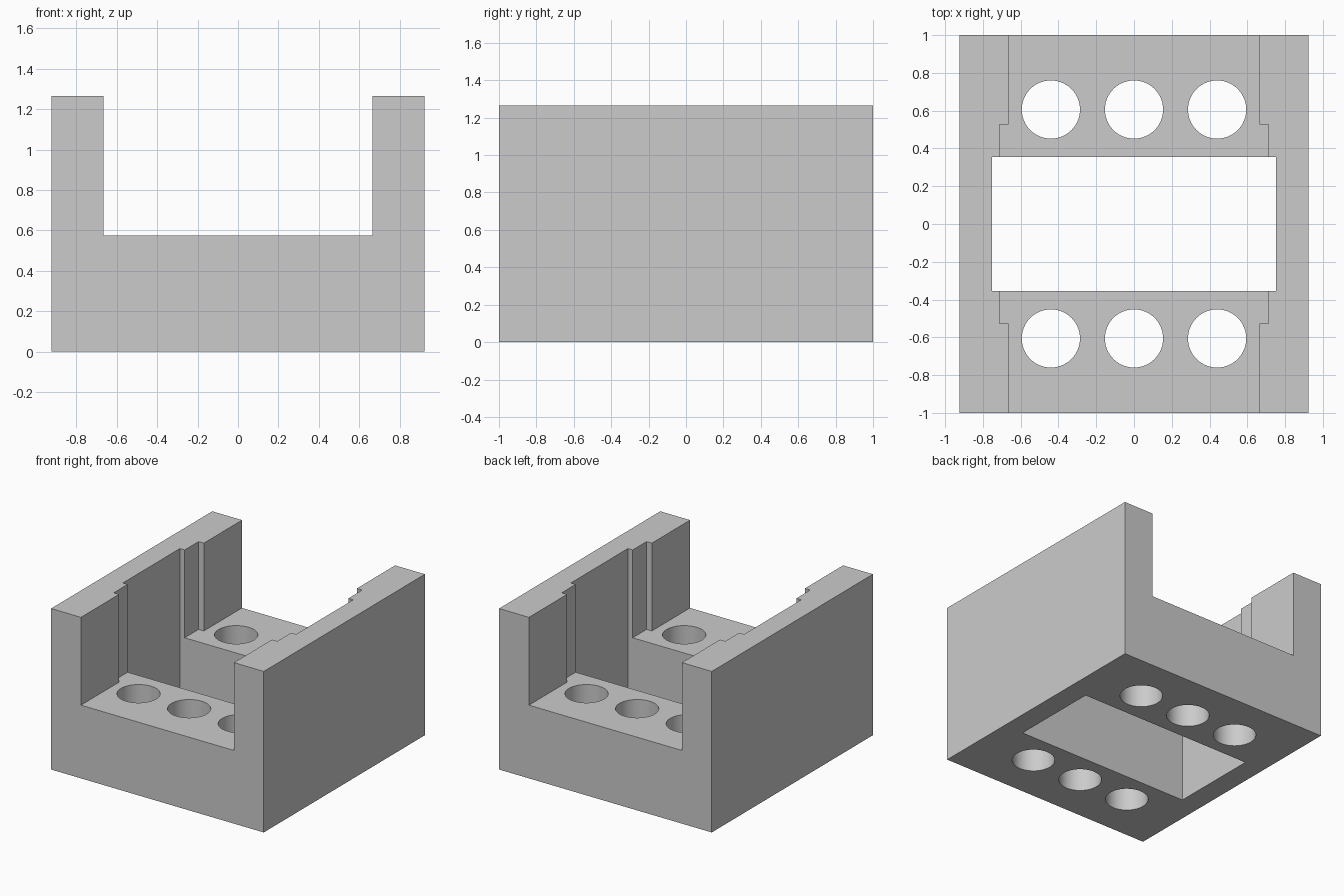
import bpy
import math

default = bpy.data.objects.get("Cube")
if default:
    bpy.data.objects.remove(default, do_unlink=True)

# Single grey finish
grey = bpy.data.materials.new("light_grey")
grey.use_nodes = True
GREY = (0.6, 0.6, 0.6, 1)
grey.diffuse_color = GREY
grey.node_tree.nodes["Principled BSDF"].inputs["Base Color"].default_value = GREY

HEIGHT, FLOOR = 1.265, 0.575


def box(name, half_x, half_y, z0, z1):
    bpy.ops.mesh.primitive_cube_add(size=2, location=(0, 0, (z0 + z1) / 2))
    obj = bpy.context.object
    obj.name = name
    obj.scale = (half_x, half_y, (z1 - z0) / 2)
    bpy.ops.object.transform_apply(location=True, rotation=False, scale=True)
    return obj


# Solid block that everything is cut from
body = box("cradle_body", 0.924, 1.0, 0, HEIGHT)
body.data.materials.append(grey)

# Open channel, stepped side recess and rectangular through-window
cutters = [
    box("channel_cutter", 0.665, 1.2, FLOOR, 1.6),
    box("recess_cutter", 0.711, 0.526, FLOOR, 1.6),
    box("window_cutter", 0.753, 0.354, -0.3, 1.6),
]

# Two rows of three round holes through the floor
for y in (-0.606, 0.606):
    for x in (-0.44, 0, 0.44):
        bpy.ops.mesh.primitive_cylinder_add(vertices=64, radius=0.154, depth=2, location=(x, y, 0.3))
        bpy.context.object.name = "hole_cutter"
        cutters.append(bpy.context.object)

bpy.ops.object.select_all(action="DESELECT")
body.select_set(True)
bpy.context.view_layer.objects.active = body
for cutter in cutters:
    cut = body.modifiers.new("cut", "BOOLEAN")
    cut.operation = "DIFFERENCE"
    cut.solver = "EXACT"
    cut.object = cutter
    bpy.ops.object.modifier_apply(modifier=cut.name)
    bpy.data.objects.remove(cutter, do_unlink=True)

# Smooth hole walls, crisp corners
bpy.ops.object.shade_smooth_by_angle(angle=math.radians(30))
